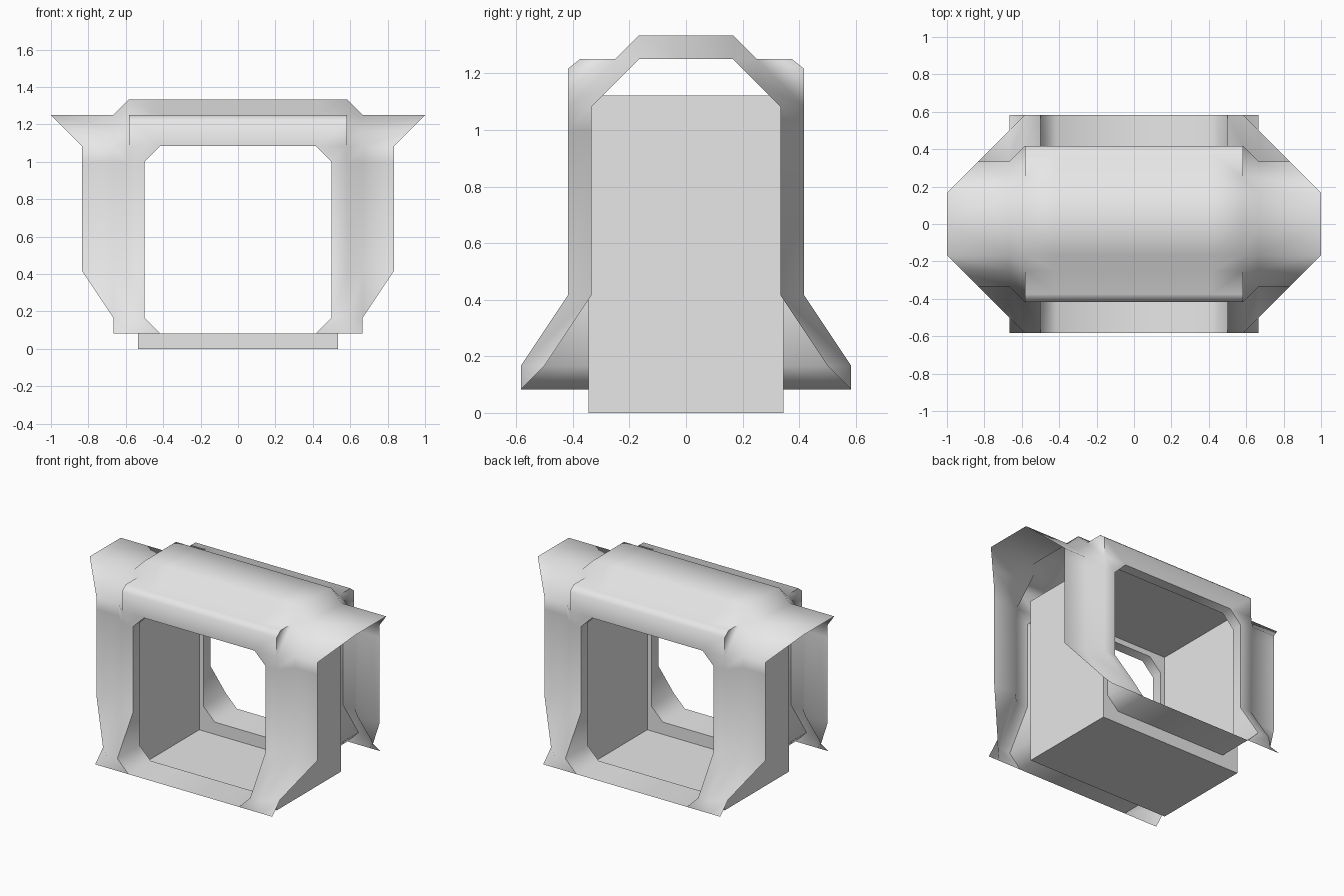
import bpy
import bmesh
import math
from mathutils import Vector

U = 1 / 12  # modelling unit

cube = bpy.data.objects.get("Cube")
if cube:
    bpy.data.objects.remove(cube, do_unlink=True)

grey = bpy.data.materials.new("plain_grey")
grey.use_nodes = True
grey.diffuse_color = (0.8, 0.8, 0.8, 1)
grey.node_tree.nodes["Principled BSDF"].inputs["Base Color"].default_value = (0.8, 0.8, 0.8, 1)


def face(bm, points):
    """Add one face, skipping repeated points."""
    unique = []
    for p in points:
        if p not in unique:
            unique.append(p)
    if len(unique) > 2:
        bm.faces.new([bm.verts.new(Vector(p) * U) for p in unique])


def loft(bm, rows):
    """Join neighbouring rows of points with quads."""
    for a, b in zip(rows, rows[1:]):
        for i in range(len(a) - 1):
            face(bm, [a[i], a[i + 1], b[i + 1], b[i]])


def finish(bm, name, angle):
    """Weld the quarter, mirror it to all four corners and shade it."""
    bmesh.ops.remove_doubles(bm, verts=bm.verts, dist=0.0005)
    mesh = bpy.data.meshes.new(name)
    bm.to_mesh(mesh)
    bm.free()
    mesh.materials.append(grey)
    obj = bpy.data.objects.new(name, mesh)
    bpy.context.collection.objects.link(obj)
    mirror = obj.modifiers.new("four_corners", "MIRROR")
    mirror.use_axis = (True, True, False)
    mirror.merge_threshold = 0.0005
    bpy.ops.object.select_all(action="DESELECT")
    obj.select_set(True)
    bpy.context.view_layer.objects.active = obj
    bpy.ops.object.modifier_apply(modifier=mirror.name)
    if angle:
        bpy.ops.object.shade_smooth_by_angle(angle=math.radians(angle))


BACK = -4.14  # depth of the inner box front

# Outer shell: raised leg band beside the opening
shell = bmesh.new()
leg = [(6, -7, 2), (6, -5, 5), (6, -5, 12)]
inner = [(5, -7, 1)] + leg + [(5, -5, 13)]
loft(shell, [[p, (7, p[1], p[2])] for p in inner])

# Raised arch with its brow
arch = [(-5, 13), (-5, 14.6), (-4.5, 15), (-3, 15), (-2, 16), (0, 16)]
loft(shell, [[(x, y, z) for x in (0, 5, 7)] for y, z in arch])
face(shell, [(7, y, z) for y, z in reversed(arch[:4])])

# Stepped-down flank flaring into the side wings: ridge y, z, base y, z, outer x
flank = [(-7, 1, -7, 1, 8), (-7, 2, -6, 2, 8), (-5, 5, -4, 5, 10), (-5, 12, -4, 12, 10),
         (-5, 13, -4, 13, 10), (-3, 15, -3, 14, 11), (-2, 16, -2, 15, 12), (0, 16, 0, 15, 12)]
loft(shell, [[(7, y, z), (8, v, w), (x, v, w)] for y, z, v, w, x in flank])

# Jamb running from the opening back to the box
rim = [(0, -7, 1)] + inner + [(0, -5, 13)]
loft(shell, [rim, [(x, BACK, z) for x, y, z in rim]])
finish(shell, "outer_shell", 60)

# Inner box: open tunnel with a framed front and back
box = bmesh.new()
hole = [(0, 1), (5, 1), (6, 2), (6, 12), (5, 13), (0, 13)]
edge = [(0, 0), (6.4, 0), (6.4, 0), (6.4, 13.45), (6.4, 13.45), (0, 13.45)]
front = [(x, BACK, z) for x, z in edge]
loft(box, [front, [(x, BACK, z) for x, z in hole]])
loft(box, [[(x, 0, z) for x, z in edge], front])
finish(box, "inner_box", 0)
